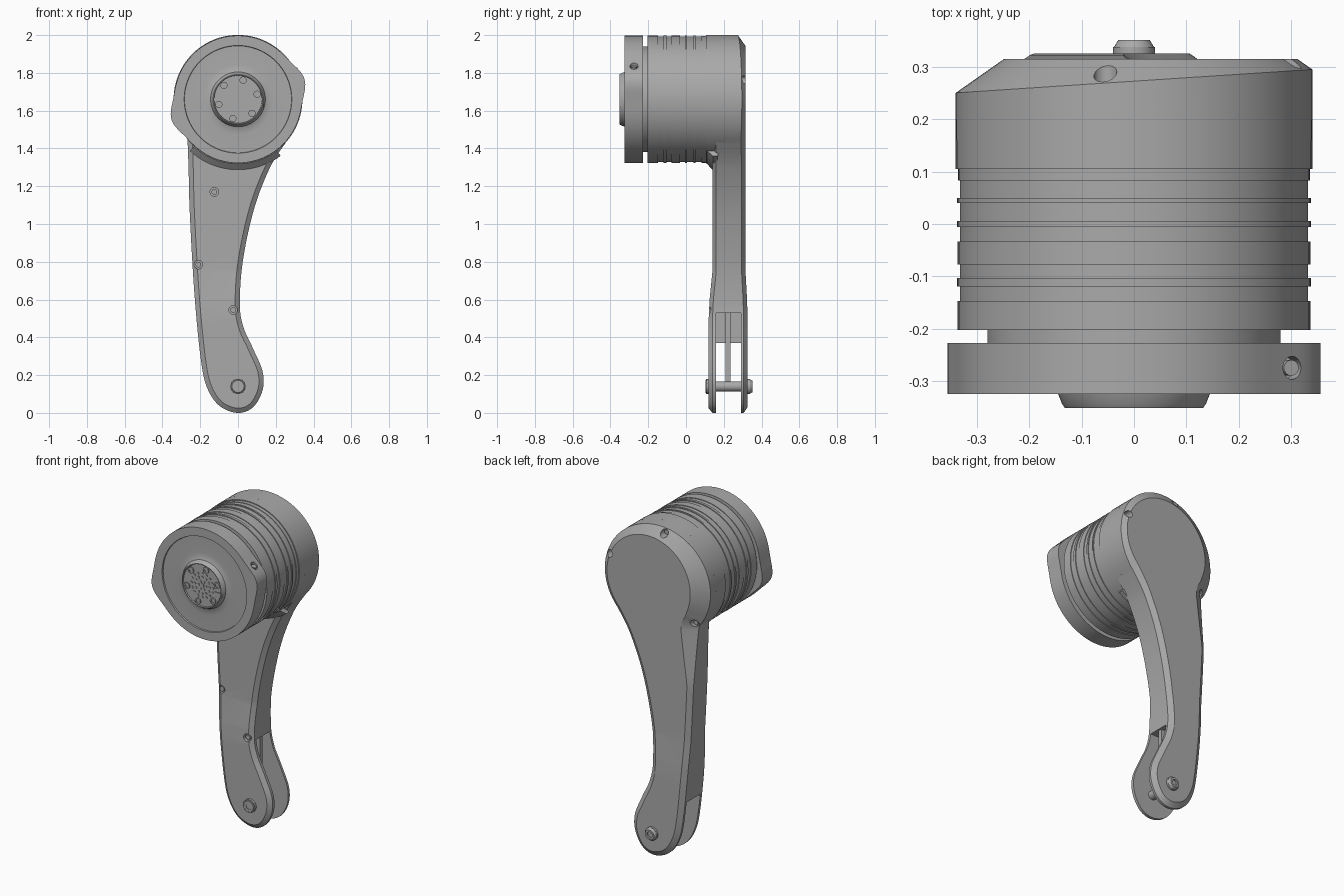
import bpy, bmesh
from math import sin, cos, pi, radians, exp, hypot
from mathutils import Vector

if "Cube" in bpy.data.objects:
    bpy.data.objects.remove(bpy.data.objects["Cube"])

grey = bpy.data.materials.new("machined_grey")
grey.use_nodes = True
grey.diffuse_color = (0.4, 0.4, 0.4, 1)
grey.node_tree.nodes["Principled BSDF"].inputs["Base Color"].default_value = (0.4, 0.4, 0.4, 1)

CZ = 1.66      # height of the drum axis
parts = []


def finish(bm, name):
    bmesh.ops.recalc_face_normals(bm, faces=bm.faces)
    me = bpy.data.meshes.new(name)
    bm.to_mesh(me)
    bm.free()
    me.materials.append(grey)
    ob = bpy.data.objects.new(name, me)
    bpy.context.collection.objects.link(ob)
    parts.append(ob)
    return ob


def loft(loops):
    """Skin between closed loops of points and cap both ends."""
    bm = bmesh.new()
    rings = [[bm.verts.new(p) for p in loop] for loop in loops]
    n = len(rings[0])
    for a, b in zip(rings, rings[1:]):
        for i in range(n):
            j = (i + 1) % n
            bm.faces.new((a[i], a[j], b[j], b[i]))
    bm.faces.new(rings[0])
    bm.faces.new(rings[-1])
    return bm


def ring(r, y, n=96, cx=0, cz=CZ):
    return [(cx + r * cos(2 * pi * i / n), y, cz + r * sin(2 * pi * i / n)) for i in range(n)]


def cyl(name, p0, p1, r, n=24):
    p0, p1 = Vector(p0), Vector(p1)
    d = p1 - p0
    bm = bmesh.new()
    bmesh.ops.create_cone(bm, cap_ends=True, segments=n, radius1=r, radius2=r, depth=d.length)
    bmesh.ops.rotate(bm, verts=bm.verts, matrix=d.to_track_quat('Z', 'Y').to_matrix())
    bmesh.ops.translate(bm, verts=bm.verts, vec=(p0 + p1) / 2)
    return finish(bm, name)


def box(name, lo, hi):
    bm = bmesh.new()
    bmesh.ops.create_cube(bm, size=1)
    for v in bm.verts:
        v.co = [(a + b) / 2 + c * (b - a) for a, b, c in zip(lo, hi, v.co)]
    return finish(bm, name)


def cut(target, cutter):
    mod = target.modifiers.new("cut", 'BOOLEAN')
    mod.operation = 'DIFFERENCE'
    mod.solver = 'EXACT'
    mod.object = cutter
    bpy.context.view_layer.objects.active = target
    bpy.ops.object.modifier_apply(modifier=mod.name)
    parts.remove(cutter)
    bpy.data.objects.remove(cutter)


def step(a, b, v):
    return min(1, max(0, (v - a) / (b - a)))


def spline(pts, n=8):
    out = []
    for i in range(1, len(pts) - 2):
        p, q, r, s = [Vector(k) for k in pts[i - 1:i + 3]]
        for k in range(n):
            t = k / n
            out.append(0.5 * (2 * q + (r - p) * t + (2 * p - 5 * q + 4 * r - s) * t * t
                              + (3 * q - p - 3 * r + s) * t ** 3))
    return out


# Arm: round head and curved shank in one outline
head = [Vector((0.341 * cos(radians(a)), CZ + 0.341 * sin(radians(a)))) for a in range(-42, 219, 4)]
shank = [(-0.262, 1.3), (-0.255, 1.05), (-0.23, 0.62), (-0.195, 0.27), (-0.16, 0.125),
         (-0.095, 0.035), (0, 0), (0.08, 0.03), (0.13, 0.12), (0.13, 0.22), (0.08, 0.34),
         (0.03, 0.45), (0.01, 0.57), (0.025, 0.8), (0.085, 1.08), (0.17, 1.3)]
outline = head[:-1] + spline([head[-2], head[-1]] + shank + [head[0], head[1]])
N = len(outline)
front_in, front_out, back_out, back_in = [], [], [], []
for i, p in enumerate(outline):
    t = (outline[(i + 1) % N] - outline[i - 1]).normalized()
    nrm = Vector((t.y, -t.x))
    inset = 0.03 + step(1.1, 1.5, p.y) * (0.03 - 0.032 * nrm.x)   # wider chamfer on the head
    f, b = p - nrm * 0.025, p - nrm * inset
    front_in.append((f.x, 0.14, f.y))
    front_out.append((p.x, 0.16, p.y))
    back_out.append((p.x, 0.315 - 0.7 * inset, p.y))
    back_in.append((b.x, 0.315, b.y))
bm = loft([front_in, front_out, back_out, back_in])
for z in (0.5, 0.6, 0.75):
    bmesh.ops.bisect_plane(bm, geom=bm.verts[:] + bm.edges[:] + bm.faces[:],
                           plane_co=(0, 0, z), plane_no=(0, 0, 1))
for v in bm.verts:      # the fork end is thicker
    w = 0.75 * step(0.75, 0.6, v.co.z) + 0.25 * step(0.6, 0.5, v.co.z)
    v.co.y += w * (0.011 if v.co.y > 0.2 else -0.02)
arm = finish(bm, "arm")

# Fork slot, screw recesses
cut(arm, box("slot_cutter", (-1, 0.158, -0.1), (1, 0.29, 0.37)))
cut(arm, box("pocket_cutter", (-0.13, 0.158, 0.3), (1, 0.29, 0.53)))
for x, z, y in ((-0.125, 1.17, 0.14), (-0.21, 0.785, 0.14), (-0.025, 0.545, 0.125)):
    cut(arm, cyl("recess_cutter", (x, y - 0.05, z), (x, y + 0.02, z), 0.023))
    cyl("arm_screw", (x, y + 0.005, z), (x, y + 0.03, z), 0.015)
for a in (100, 19, 217):
    x, z = 0.315 * cos(radians(a)), CZ + 0.315 * sin(radians(a))
    cut(arm, cyl("recess_cutter", (x, 0.25, z), (x, 0.4, z), 0.022))
    cyl("head_screw", (x, 0.24, z), (x, 0.265, z), 0.014)

# Fork pin, centre web
cyl("pin_shaft", (0, 0.11, 0.14), (0, 0.34, 0.14), 0.027)
for y0, y1 in ((0.105, 0.125), (0.325, 0.338)):
    cyl("pin_head", (0, y0, 0.14), (0, y1, 0.14), 0.04)
finish(loft([ring(0.04, 0.335, 32, 0, 0.14), ring(0.03, 0.352, 32, 0, 0.14),
             ring(0.018, 0.352, 32, 0, 0.14), ring(0.018, 0.342, 32, 0, 0.14)]), "pin_cap")
finish(loft([ring(0.04, 0.11, 32, 0, 0.14), ring(0.032, 0.102, 32, 0, 0.14),
             ring(0.018, 0.102, 32, 0, 0.14), ring(0.018, 0.11, 32, 0, 0.14)]), "pin_rim")
box("fork_web", (-0.08, 0.21, 0.165), (0, 0.235, 0.54))

# Drum: neck, grooved bands and rear housing turned around the axis
bands = [(-0.24, -0.203, 0.28), (-0.203, -0.147, 0.337), (-0.147, -0.119, 0.333),
         (-0.119, -0.103, 0.338), (-0.103, -0.077, 0.333), (-0.077, -0.033, 0.337),
         (-0.033, -0.006, 0.333), (-0.006, 0.006, 0.338), (0.006, 0.04, 0.333),
         (0.04, 0.05, 0.338), (0.05, 0.083, 0.333), (0.083, 0.105, 0.336), (0.105, 0.2, 0.341)]
finish(loft([ring(r, y) for y0, y1, r in bands for y in (y0, y1)]), "drum")

# Gusset under the drum
arc = [radians(a) for a in range(227, 308, 4)]
sections = []
for a in arc:
    sections.append([(r * cos(a), y, CZ + r * sin(a))
                     for r, y in ((0.32, 0.108), (0.338, 0.108), (0.375, 0.142), (0.375, 0.17), (0.32, 0.17))])
finish(loft(sections), "gusset")

# Front flange with two clamp bulges, recessed face and flared hub
M = 144


def bulge(y):
    pts = []
    for i in range(M):
        a = 2 * pi * i / M
        d = (a - radians(17) + pi / 2) % pi - pi / 2
        r = 0.337 + 0.031 * exp(-(d / 0.24) ** 2)
        pts.append((r * cos(a), y, CZ + r * sin(a)))
    return pts


hub = [(0.285, -0.325), (0.283, -0.317), (0.185, -0.317), (0.16, -0.319), (0.145, -0.325),
       (0.138, -0.343), (0.132, -0.352), (0.128, -0.352), (0.126, -0.344)]
flange = finish(loft([bulge(-0.227), bulge(-0.325)] + [ring(r, y, M) for r, y in hub]), "flange")
base, axis = Vector((0.285, -0.275, 1.79)), Vector((0.35, 0, 0.94))
cut(flange, cyl("clamp_cutter", base, base + axis * 0.2, 0.022))
cyl("clamp_screw", base - axis * 0.01, base + axis * 0.045, 0.015)

# Hub bolts, key and perforated-looking centre studs
for k in range(6):
    a = radians(15 + 60 * k)
    x, z = 0.105 * cos(a), CZ + 0.105 * sin(a)
    finish(loft([ring(0.019, -0.34, 20, x, z), ring(0.019, -0.352, 20, x, z),
                 ring(0.01, -0.352, 20, x, z), ring(0.01, -0.346, 20, x, z)]), "hub_bolt")
box("hub_key", (0.085, -0.349, 1.62), (0.135, -0.34, 1.645))
for r, count in ((0.025, 6), (0.05, 12), (0.073, 16)):
    for k in range(count):
        a = 2 * pi * k / count
        x, z = r * cos(a), CZ + r * sin(a)
        cyl("hub_stud", (x, -0.342, z), (x, -0.348, z), 0.007, 8)
cyl("hub_centre", (0, -0.342, CZ), (0, -0.349, CZ), 0.013)

# Smooth shading with crisp edges
bpy.ops.object.select_all(action='DESELECT')
for ob in parts:
    ob.select_set(True)
bpy.context.view_layer.objects.active = arm
bpy.ops.object.shade_smooth_by_angle(angle=radians(25))
